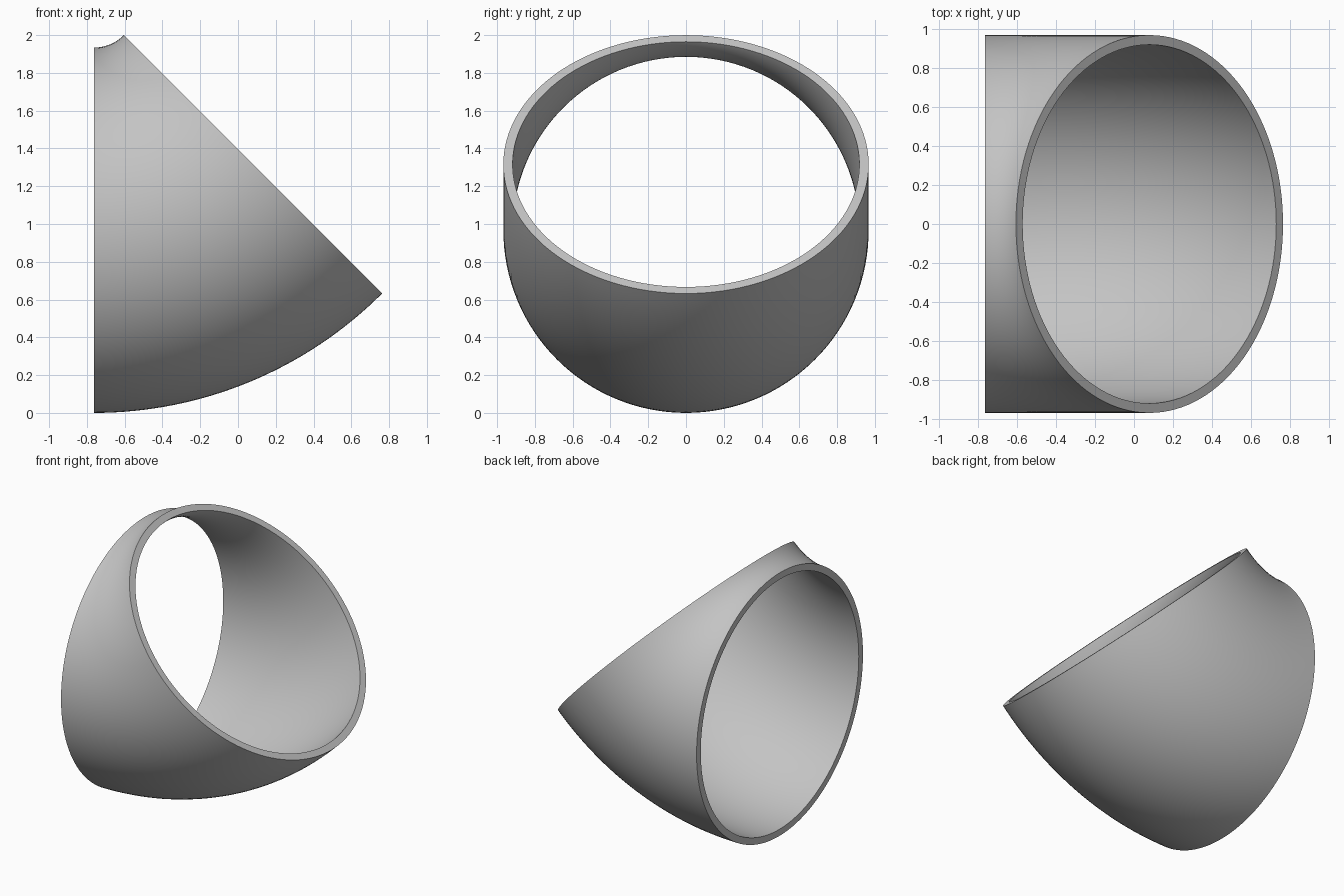
import bpy, bmesh
from math import sin, cos, pi, radians

OUTER, INNER = 0.967, 0.918      # pipe radii
BEND = 1.191                     # bend radius of the centre line
SWEEP = radians(45)
SIDES, STEPS = 128, 32
LEFT_X = -(BEND + OUTER) * sin(SWEEP) / 2
PIVOT_Z = BEND + OUTER

cube = bpy.data.objects.get("Cube")
if cube:
    bpy.data.objects.remove(cube, do_unlink=True)

grey = bpy.data.materials.new("plain grey")
grey.use_nodes = True
colour = (0.55, 0.55, 0.55, 1)
grey.diffuse_color = colour
grey.node_tree.nodes["Principled BSDF"].inputs["Base Color"].default_value = colour

bm = bmesh.new()


def ring(radius, bend):
    """Circle of vertices across the pipe at one bend angle."""
    verts = []
    for i in range(SIDES):
        a = 2 * pi * i / SIDES
        d = BEND - radius * cos(a)
        verts.append(bm.verts.new((LEFT_X + d * sin(bend), radius * sin(a),
                                   PIVOT_Z - d * cos(bend))))
    return verts


def bridge(a, b):
    for i in range(SIDES):
        j = (i + 1) % SIDES
        bm.faces.new((a[i], a[j], b[j], b[i]))


# Outer wall one way, inner wall back; closing the loop makes both rims
angles = [SWEEP * s / STEPS for s in range(STEPS + 1)]
loops = [ring(OUTER, a) for a in angles] + [ring(INNER, a) for a in reversed(angles)]
for k, loop in enumerate(loops):
    bridge(loop, loops[(k + 1) % len(loops)])
bmesh.ops.recalc_face_normals(bm, faces=bm.faces)

mesh = bpy.data.meshes.new("pipe_elbow")
bm.to_mesh(mesh)
bm.free()
mesh.materials.append(grey)
elbow = bpy.data.objects.new("pipe_elbow", mesh)
bpy.context.collection.objects.link(elbow)

# Smooth walls, sharp rims
bpy.ops.object.select_all(action='DESELECT')
elbow.select_set(True)
bpy.context.view_layer.objects.active = elbow
bpy.ops.object.shade_smooth_by_angle(angle=radians(30))
